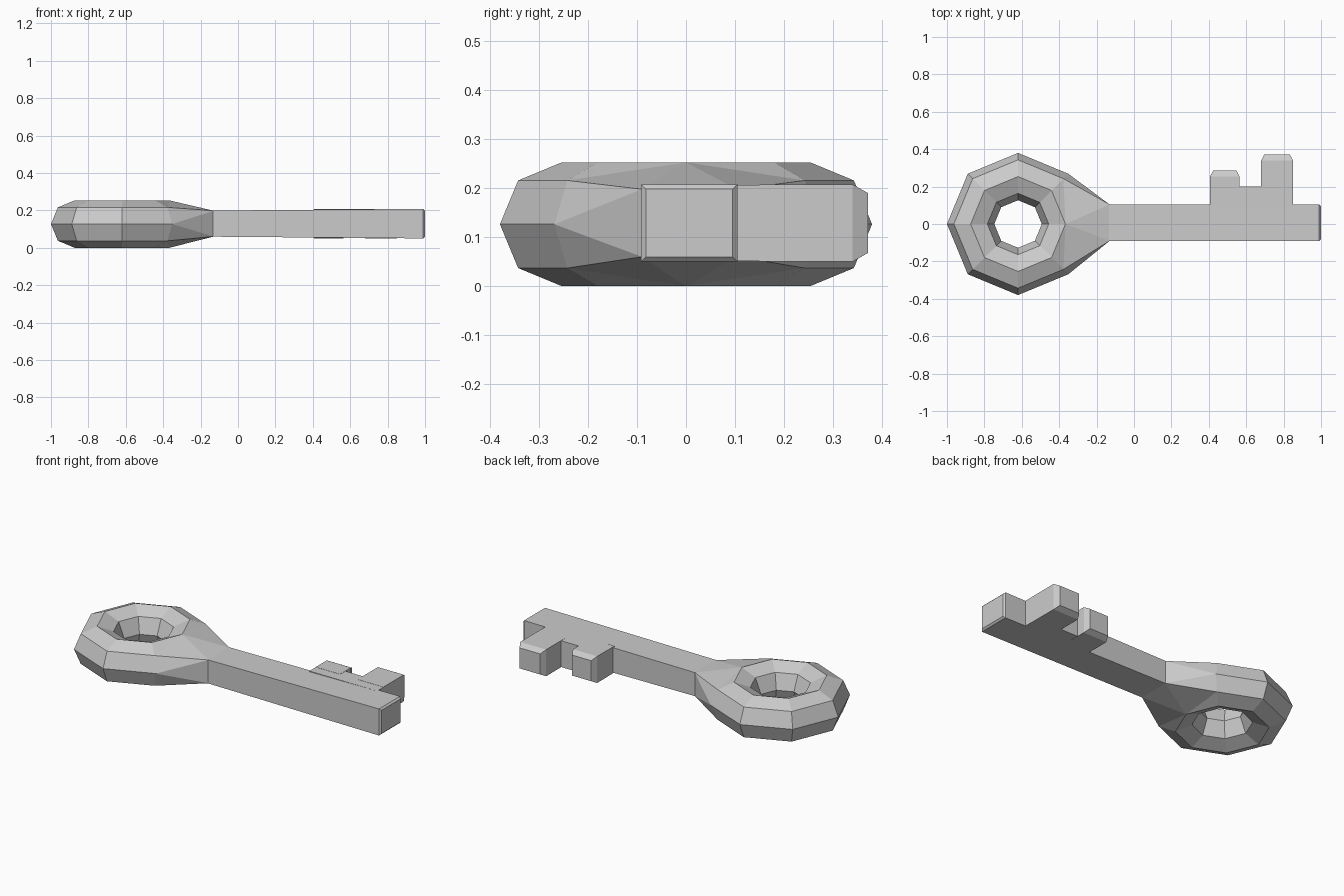
import bpy, bmesh
from math import cos, sin, pi

if "Cube" in bpy.data.objects:
    bpy.data.objects.remove(bpy.data.objects["Cube"])

CX, CZ = -0.62, 0.1265      # ring centre
R, r = 0.2535, 0.1265       # ring radii


def ring_point(major, minor):
    d = R + r * cos(minor)
    return (CX + d * cos(major), d * sin(major), CZ + r * sin(minor))


def hull(name, points):
    bm = bmesh.new()
    for p in points:
        bm.verts.new(p)
    out = bmesh.ops.convex_hull(bm, input=bm.verts[:])
    inner = [v for v in out["geom_interior"] if isinstance(v, bmesh.types.BMVert)]
    bmesh.ops.delete(bm, geom=inner, context='VERTS')
    bmesh.ops.recalc_face_normals(bm, faces=bm.faces[:])
    mesh = bpy.data.meshes.new(name)
    bm.to_mesh(mesh)
    bm.free()
    ob = bpy.data.objects.new(name, mesh)
    bpy.context.collection.objects.link(ob)
    return ob


def rect_x(x, y0, y1, z0, z1):
    return [(x, y, z) for y in (y0, y1) for z in (z0, z1)]


def rect_y(y, x0, x1, z0, z1):
    return [(x, y, z) for x in (x0, x1) for z in (z0, z1)]


# Eight-sided ring handle
bpy.ops.mesh.primitive_torus_add(major_segments=8, minor_segments=8,
                                 major_radius=R, minor_radius=r,
                                 location=(CX, 0, CZ))
bpy.context.object.name = "ring_handle"

# Flared neck from the outer faces of the ring to the shaft
neck = [ring_point(s * pi / 4, m * pi / 4) for s in (-1, 1) for m in (-1, 0, 1)]
neck += [ring_point(0, m * pi / 4) for m in (-2, 2)]
neck += rect_x(-0.225, -0.095, 0.105, 0.055, 0.203)
neck += [(-0.225, -0.103, CZ), (-0.225, 0.109, CZ)]
neck += rect_x(-0.13, -0.09, 0.104, 0.06, 0.198)
hull("neck", neck)

# Slightly tapered shaft with a chamfered end
hull("shaft", rect_x(-0.23, -0.092, 0.105, 0.06, 0.198)
     + rect_x(0.99, -0.092, 0.105, 0.05, 0.208)
     + rect_x(1.0, -0.082, 0.095, 0.06, 0.198))

# Base of the bit
hull("bit_base", rect_y(0.09, 0.406, 0.85, 0.051, 0.207)
     + rect_y(0.2, 0.406, 0.85, 0.051, 0.207))

# Two teeth with chamfered tips
for name, x0, x1, y in (("short_tooth", 0.406, 0.565, 0.285),
                        ("long_tooth", 0.68, 0.85, 0.372)):
    hull(name, rect_y(0.15, x0, x1, 0.05, 0.208)
         + rect_y(y - 0.032, x0, x1, 0.05, 0.208)
         + rect_y(y, x0 + 0.017, x1 - 0.017, 0.068, 0.19))
